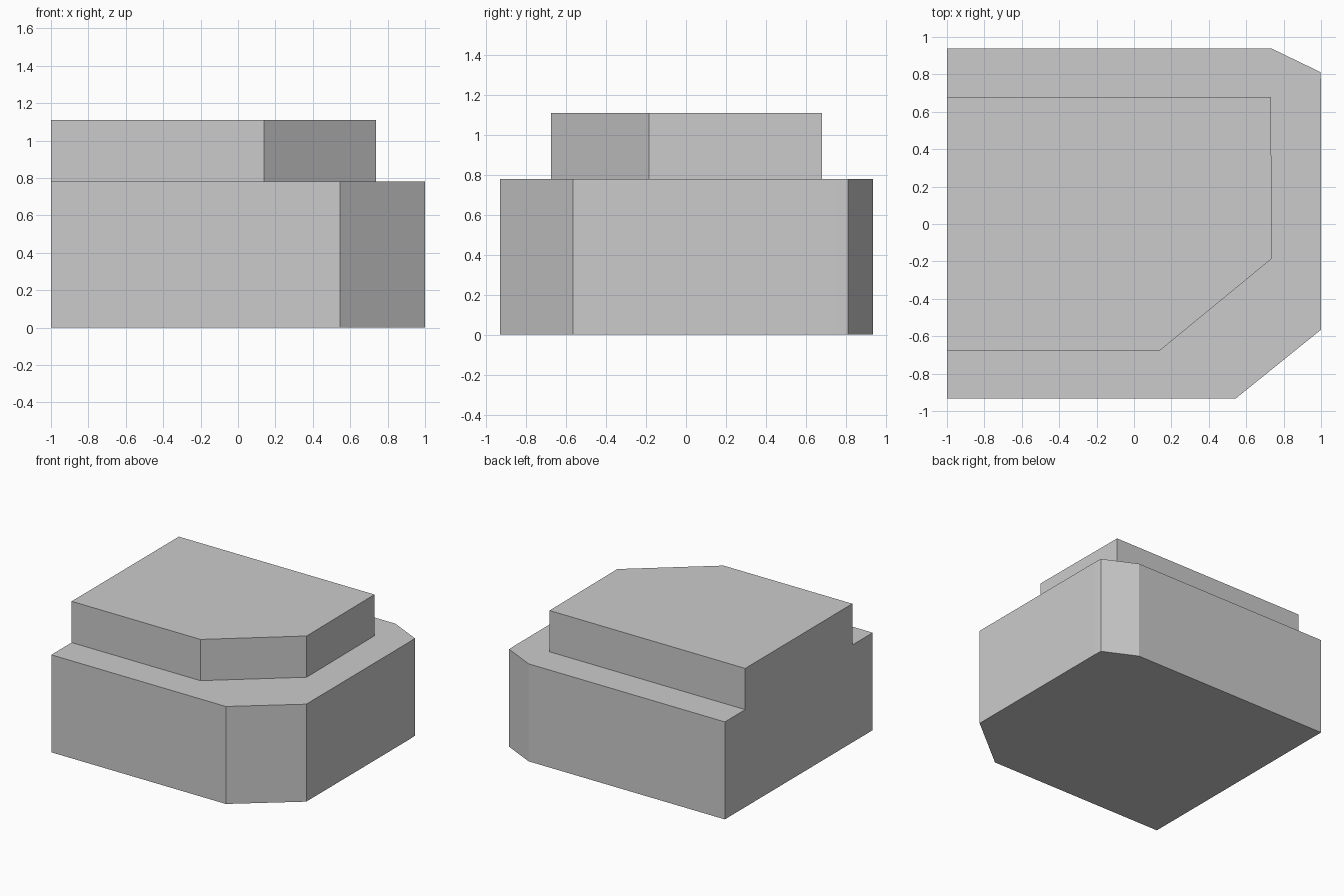
import bpy
import bmesh

if "Cube" in bpy.data.objects:
    bpy.data.objects.remove(bpy.data.objects["Cube"])

stone = bpy.data.materials.new("plain grey")
stone.diffuse_color = (0.6, 0.6, 0.6, 1)
stone.use_nodes = True
stone.node_tree.nodes["Principled BSDF"].inputs["Base Color"].default_value = stone.diffuse_color


def prism(name, outline, z0, z1):
    """Extrude a counter-clockwise plan outline from z0 up to z1."""
    bm = bmesh.new()
    low = [bm.verts.new((x, y, z0)) for x, y in outline]
    high = [bm.verts.new((x, y, z1)) for x, y in outline]
    bm.faces.new(low[::-1])
    bm.faces.new(high)
    n = len(outline)
    for i in range(n):
        j = (i + 1) % n
        bm.faces.new((low[i], low[j], high[j], high[i]))
    mesh = bpy.data.meshes.new(name)
    bm.to_mesh(mesh)
    bm.free()
    mesh.materials.append(stone)
    obj = bpy.data.objects.new(name, mesh)
    bpy.context.collection.objects.link(obj)
    return obj


# Wide lower block with two cut corners on its right side
prism("lower_block", [(-1, -0.932), (0.545, -0.932), (1, -0.565), (1, 0.74),
                      (0.997, 0.812), (0.738, 0.937), (-1, 0.937)], 0, 0.78)

# Set-back upper block, flush with the left wall
prism("upper_block", [(-1, -0.675), (0.14, -0.675), (0.737, -0.185),
                      (0.732, 0.68), (-1, 0.68)], 0.78, 1.11)
